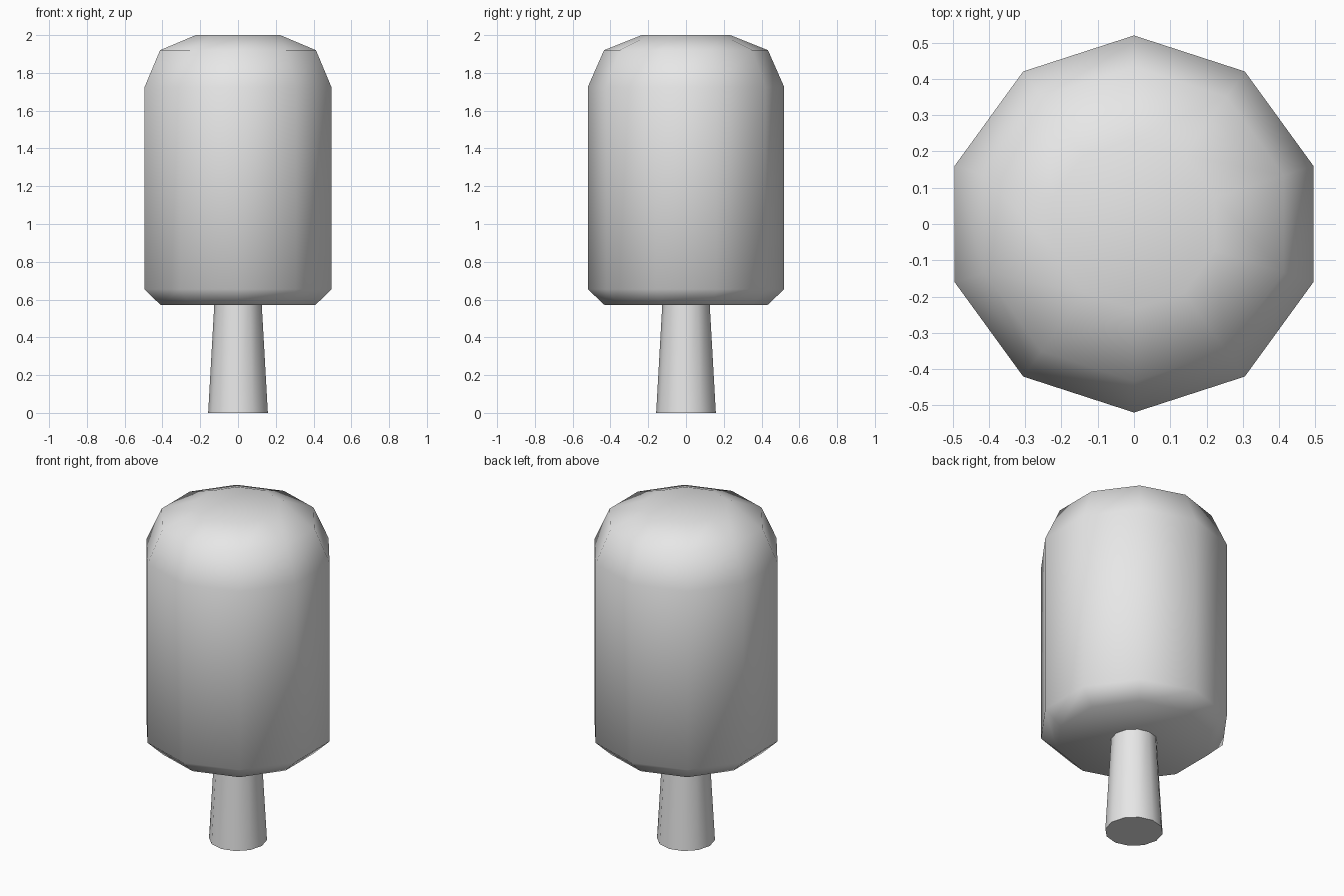
import bpy
import bmesh
import math

cube = bpy.data.objects.get("Cube")
if cube:
    bpy.data.objects.remove(cube, do_unlink=True)

grey = bpy.data.materials.new("light_grey")
grey.use_nodes = True
grey.diffuse_color = (0.8, 0.8, 0.8, 1)
grey.node_tree.nodes["Principled BSDF"].inputs["Base Color"].default_value = (0.8, 0.8, 0.8, 1)


def lathe(name, profile, sides):
    """Closed faceted solid from (radius, height) rings, with a corner on the y axis."""
    bm = bmesh.new()
    rings = []
    for radius, z in profile:
        angles = [math.pi / 2 + math.tau * i / sides for i in range(sides)]
        rings.append([bm.verts.new((radius * math.cos(a), radius * math.sin(a), z)) for a in angles])
    for low, high in zip(rings, rings[1:]):
        for i in range(sides):
            j = (i + 1) % sides
            bm.faces.new((low[i], low[j], high[j], high[i]))
    bm.faces.new(rings[0][::-1])
    bm.faces.new(rings[-1])
    for face in bm.faces:
        face.smooth = True
    mesh = bpy.data.meshes.new(name)
    bm.to_mesh(mesh)
    bm.free()
    mesh.materials.append(grey)
    obj = bpy.data.objects.new(name, mesh)
    bpy.context.collection.objects.link(obj)
    return obj


# Tapered trunk, reaching a little into the crown
trunk = lathe("trunk", [(0.158, 0), (0.123, 0.62)], 12)

# Rounded ten-sided crown, softly shaded all over
crown = lathe("crown", [(0.43, 0.57), (0.52, 0.655), (0.52, 1.725), (0.434, 1.92), (0.235, 2.0)], 10)

# Keep the trunk's end edges sharp
bpy.ops.object.select_all(action="DESELECT")
trunk.select_set(True)
bpy.context.view_layer.objects.active = trunk
bpy.ops.object.shade_smooth_by_angle(angle=math.radians(40))
